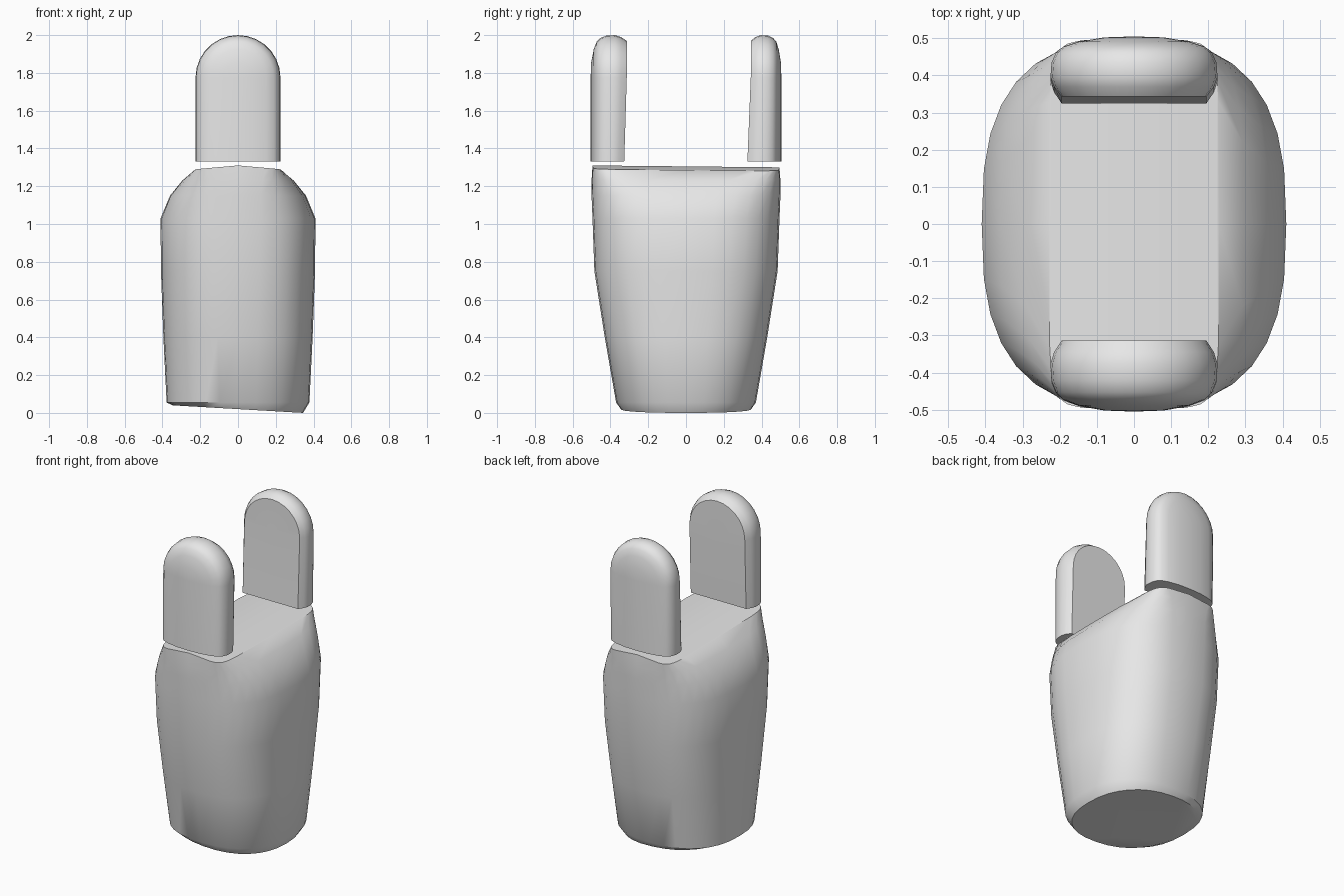
import bpy
import bmesh
from math import cos, sin, pi, copysign

if "Cube" in bpy.data.objects:
    bpy.data.objects.remove(bpy.data.objects["Cube"], do_unlink=True)

grey = bpy.data.materials.new("light_grey")
grey.use_nodes = True
COLOUR = (0.8, 0.8, 0.8, 1)
grey.diffuse_color = COLOUR
grey.node_tree.nodes["Principled BSDF"].inputs["Base Color"].default_value = COLOUR


def finish(name, bm, angle):
    """Clean the mesh, make the object and smooth it, keeping hard edges."""
    bmesh.ops.remove_doubles(bm, verts=bm.verts[:], dist=0.0005)
    bmesh.ops.recalc_face_normals(bm, faces=bm.faces[:])
    mesh = bpy.data.meshes.new(name)
    bm.to_mesh(mesh)
    bm.free()
    mesh.materials.append(grey)
    obj = bpy.data.objects.new(name, mesh)
    bpy.context.collection.objects.link(obj)
    bpy.ops.object.select_all(action="DESELECT")
    obj.select_set(True)
    bpy.context.view_layer.objects.active = obj
    bpy.ops.object.shade_smooth_by_angle(angle=angle)
    return obj


def power(value, n):
    return copysign(abs(value) ** (2 / n), value)


# Body: rounded sections (height, half width, half depth, squareness)
SECTIONS = [
    (0.02, 0.345, 0.345, 2.3),
    (0.055, 0.378, 0.37, 2.4),
    (0.4, 0.395, 0.43, 2.5),
    (0.75, 0.408, 0.485, 2.6),
    (1.03, 0.41, 0.495, 2.7),
    (1.15, 0.36, 0.5, 3),
    (1.23, 0.295, 0.5, 4),
    (1.285, 0.228, 0.495, 8),
]
COUNT = 32
body = bmesh.new()
rings = []
for level, (z, a, b, n) in enumerate(SECTIONS):
    ring = []
    for i in range(COUNT):
        t = 2 * pi * i / COUNT
        x, y = a * power(cos(t), n), b * power(sin(t), n)
        h = z
        if level == 0:
            h -= 0.02 * x / a                  # tilted underside
        if level == len(SECTIONS) - 1:
            h += 0.02 * (1 - abs(x) / a) - 0.01 * y   # shallow ridge on top
        ring.append(body.verts.new((x, y, h)))
    rings.append(ring)
for low, high in zip(rings, rings[1:]):
    for i in range(COUNT):
        j = (i + 1) % COUNT
        body.faces.new((low[i], low[j], high[j], high[i]))
body.faces.new(rings[0])
top = rings[-1]
half = COUNT // 2
body.faces.new((top[0], top[1], top[-1]))
body.faces.new((top[half], top[half + 1], top[half - 1]))
for i in range(1, half - 1):
    body.faces.new((top[i], top[i + 1], top[-i - 1], top[-i]))
finish("body", body, 0.6)

# Upright tabs: half width and depth from the outer face, swept over an arch
PROFILE = [(0, 0), (0.08, 0.003), (0.15, 0.016), (0.19, 0.031), (0.21, 0.05),
           (0.222, 0.08), (0.225, 0.125), (0.215, 0.155), (0.195, 0.185), (0, 0.185)]
BASE, SPRING, STEPS = 1.33, 1.775, 14


def tab(name, side, thickness, lean):
    bm = bmesh.new()
    loops = []
    for w, depth in PROFILE:
        arch = [(w, BASE)]
        arch += [(w * cos(pi * k / STEPS), SPRING + w * sin(pi * k / STEPS))
                 for k in range(STEPS + 1)]
        arch.append((-w, BASE))
        loop = []
        for x, z in arch:
            d = depth * thickness / 0.185
            d += lean * (depth / 0.185) * min(z - BASE, SPRING - BASE)
            loop.append(bm.verts.new((x, side * (0.505 - d), z)))
        loops.append(loop)
    for near, far in zip(loops, loops[1:]):
        for k in range(len(near) - 1):
            bm.faces.new((near[k], near[k + 1], far[k + 1], far[k]))
    # flat underside
    bm.faces.new([p[0] for p in loops] + [p[-1] for p in loops[-2:0:-1]])
    return finish(name, bm, 0.7)


tab("front_tab", -1, 0.178, 0.03)
tab("back_tab", 1, 0.18, -0.04)
